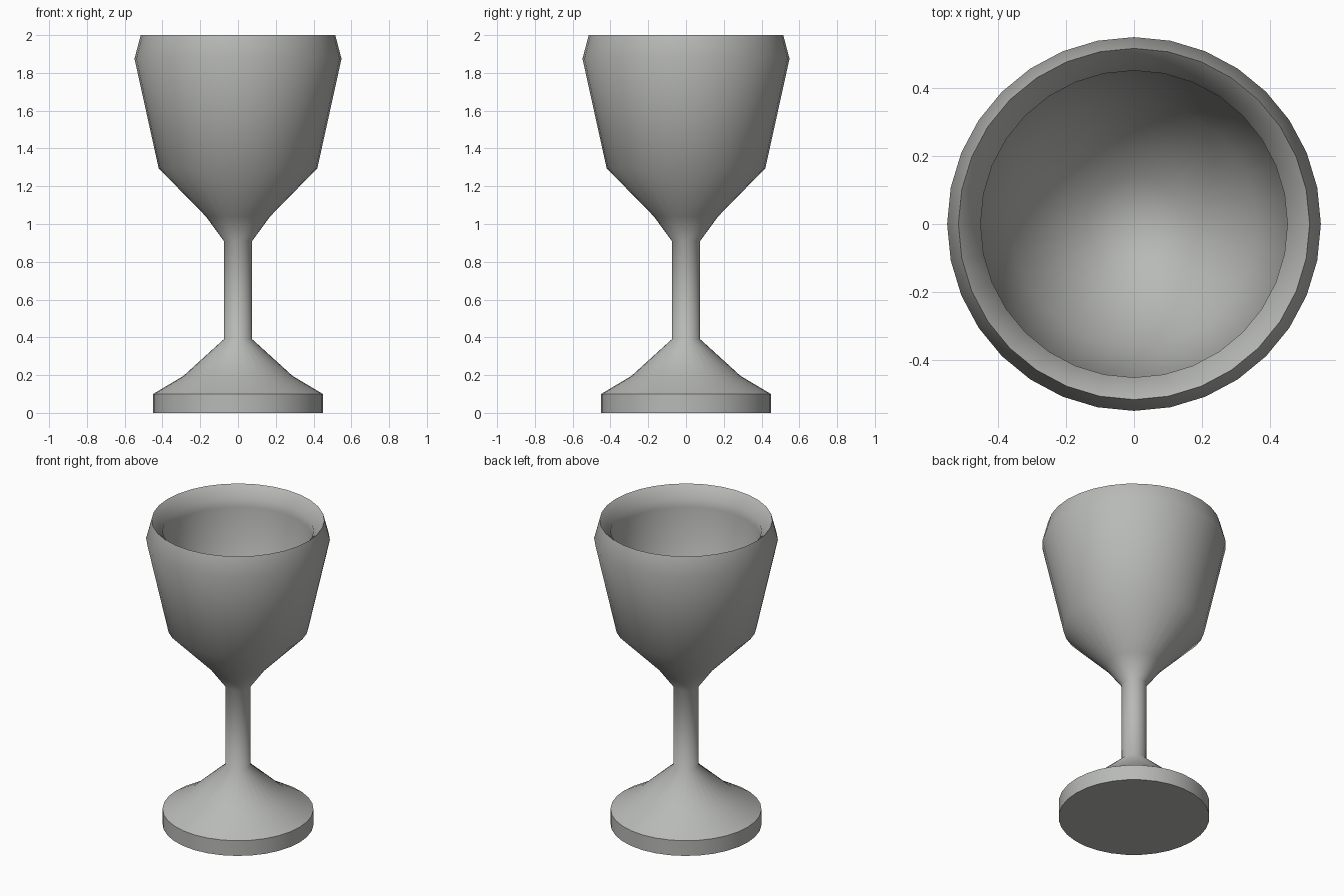
import bpy
import bmesh
import math

cube = bpy.data.objects.get("Cube")
if cube:
    bpy.data.objects.remove(cube, do_unlink=True)

SEGMENTS = 32

# Material
pewter = bpy.data.materials.new("pewter grey")
pewter.use_nodes = True
colour = (0.48, 0.49, 0.47, 1)
pewter.diffuse_color = colour
pewter.node_tree.nodes["Principled BSDF"].inputs["Base Color"].default_value = colour


def lathe(name, profile):
    """Spin a (radius, height) profile about z into a smooth-shaded object."""
    bm = bmesh.new()
    verts = [bm.verts.new((r, 0, z)) for r, z in profile]
    edges = [bm.edges.new(pair) for pair in zip(verts, verts[1:])]
    bmesh.ops.spin(bm, geom=verts + edges, cent=(0, 0, 0), axis=(0, 0, 1),
                   angle=math.tau, steps=SEGMENTS, use_duplicate=False)
    bmesh.ops.remove_doubles(bm, verts=bm.verts, dist=1e-4)
    bmesh.ops.recalc_face_normals(bm, faces=bm.faces)
    mesh = bpy.data.meshes.new(name)
    bm.to_mesh(mesh)
    bm.free()
    mesh.materials.append(pewter)
    obj = bpy.data.objects.new(name, mesh)
    bpy.context.collection.objects.link(obj)
    bpy.ops.object.select_all(action="DESELECT")
    obj.select_set(True)
    bpy.context.view_layer.objects.active = obj
    bpy.ops.object.shade_smooth_by_angle(angle=math.radians(50))
    return obj


# Foot, stem and outer bowl, then over the rim and down the inside
foot = [(0, 0), (0.45, 0), (0.45, 0.1), (0.29, 0.195)]
stem = [(0.075, 0.39), (0.075, 0.91)]
bowl = [(0.17, 1.04), (0.42, 1.295), (0.548, 1.875), (0.515, 2)]
inside = [(0.45, 1.93), (0.45, 1.875), (0.36, 1.33), (0.14, 1.1), (0, 1.06)]
lathe("goblet", foot + stem + bowl + inside)
